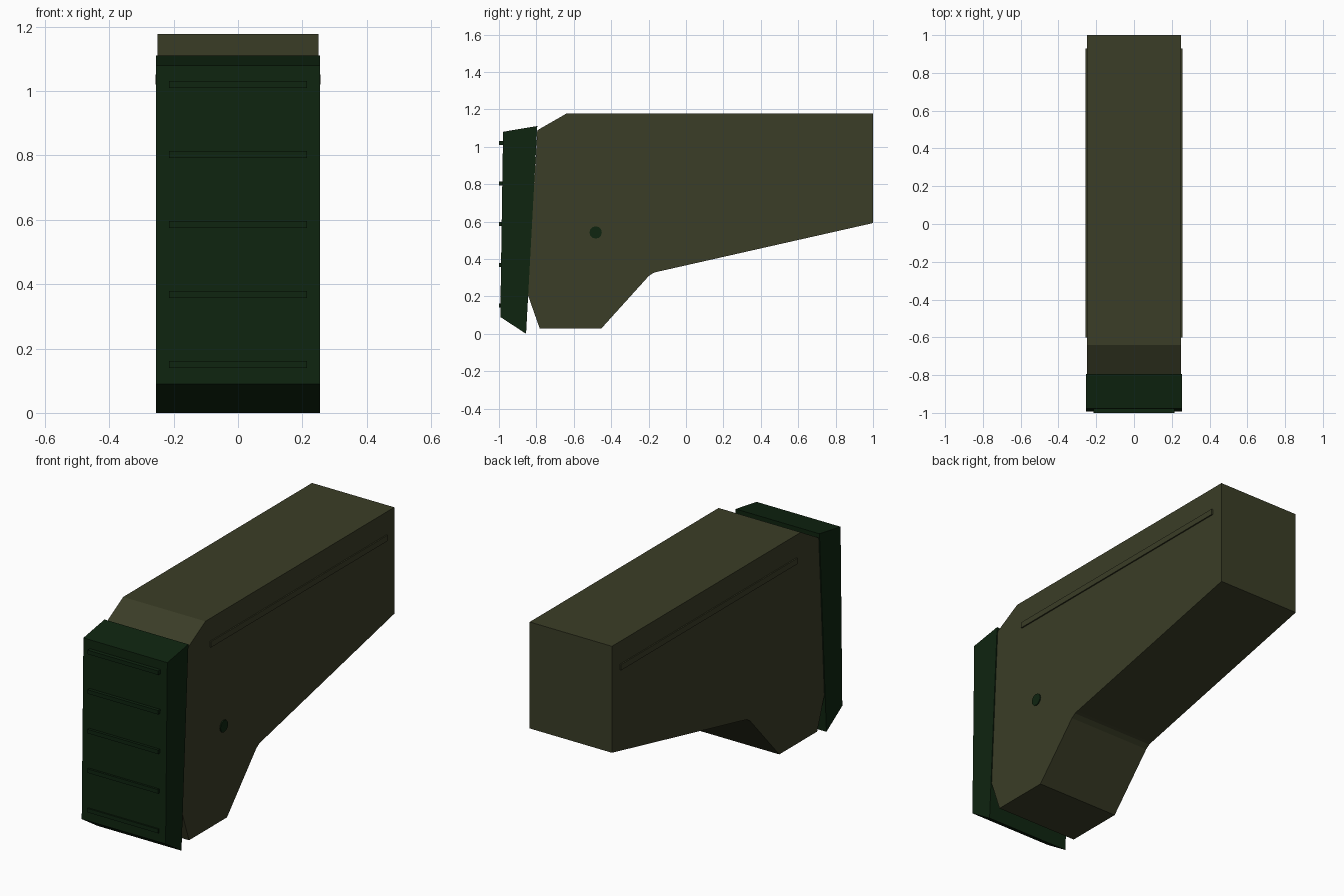
import bpy, bmesh, math

if "Cube" in bpy.data.objects:
    bpy.data.objects.remove(bpy.data.objects["Cube"])


def material(name, rgb):
    m = bpy.data.materials.new(name)
    m.diffuse_color = (*rgb, 1)
    m.use_nodes = True
    m.node_tree.nodes["Principled BSDF"].inputs["Base Color"].default_value = m.diffuse_color
    return m


OLIVE = material("olive drab", (0.043, 0.047, 0.020))
GREEN = material("dark green rubber", (0.0045, 0.018, 0.005))


def prism(name, profile, x0, x1, mat):
    """Extrude a (y, z) side profile from x0 to x1."""
    bm = bmesh.new()
    face = bm.faces.new([bm.verts.new((x0, y, z)) for y, z in profile])
    ext = bmesh.ops.extrude_face_region(bm, geom=[face])
    verts = [v for v in ext["geom"] if isinstance(v, bmesh.types.BMVert)]
    bmesh.ops.translate(bm, verts=verts, vec=(x1 - x0, 0, 0))
    bmesh.ops.recalc_face_normals(bm, faces=bm.faces)
    me = bpy.data.meshes.new(name)
    bm.to_mesh(me)
    bm.free()
    me.materials.append(mat)
    ob = bpy.data.objects.new(name, me)
    bpy.context.collection.objects.link(ob)
    return ob


def rect(y0, y1, z0, z1):
    return [(y0, z0), (y1, z0), (y1, z1), (y0, z1)]


# Main stock body
prism("stock_body", [
    (-0.795, 1.088), (-0.64, 1.177), (1.0, 1.177), (1.0, 0.592),
    (-0.16, 0.33), (-0.175, 0.325), (-0.20, 0.308), (-0.453, 0.028),
    (-0.782, 0.028), (-0.846, 0.21)], -0.25, 0.25, OLIVE)

# Rubber end pad
prism("end_pad", [(-0.978, 1.08), (-0.795, 1.111), (-0.855, 0.0),
                  (-0.993, 0.09)], -0.255, 0.255, GREEN)

# Grip ribs across the pad
for i in range(5):
    z = 0.151 + i * 0.2175
    prism(f"pad_rib_{i + 1}", rect(-1.0, -0.96, z - 0.011, z + 0.011),
          -0.215, 0.215, GREEN)

# Raised strip on each side
for side, s in (("right", 1), ("left", -1)):
    prism(f"side_strip_{side}", rect(-0.6, 0.93, 1.02, 1.052),
          s * 0.245, s * 0.257, OLIVE)

# Pin on the right side only
prism("side_pin", [(-0.483 + 0.033 * math.cos(math.tau * i / 12),
                    0.542 + 0.033 * math.sin(math.tau * i / 12))
                   for i in range(12)], 0.24, 0.255, GREEN)
